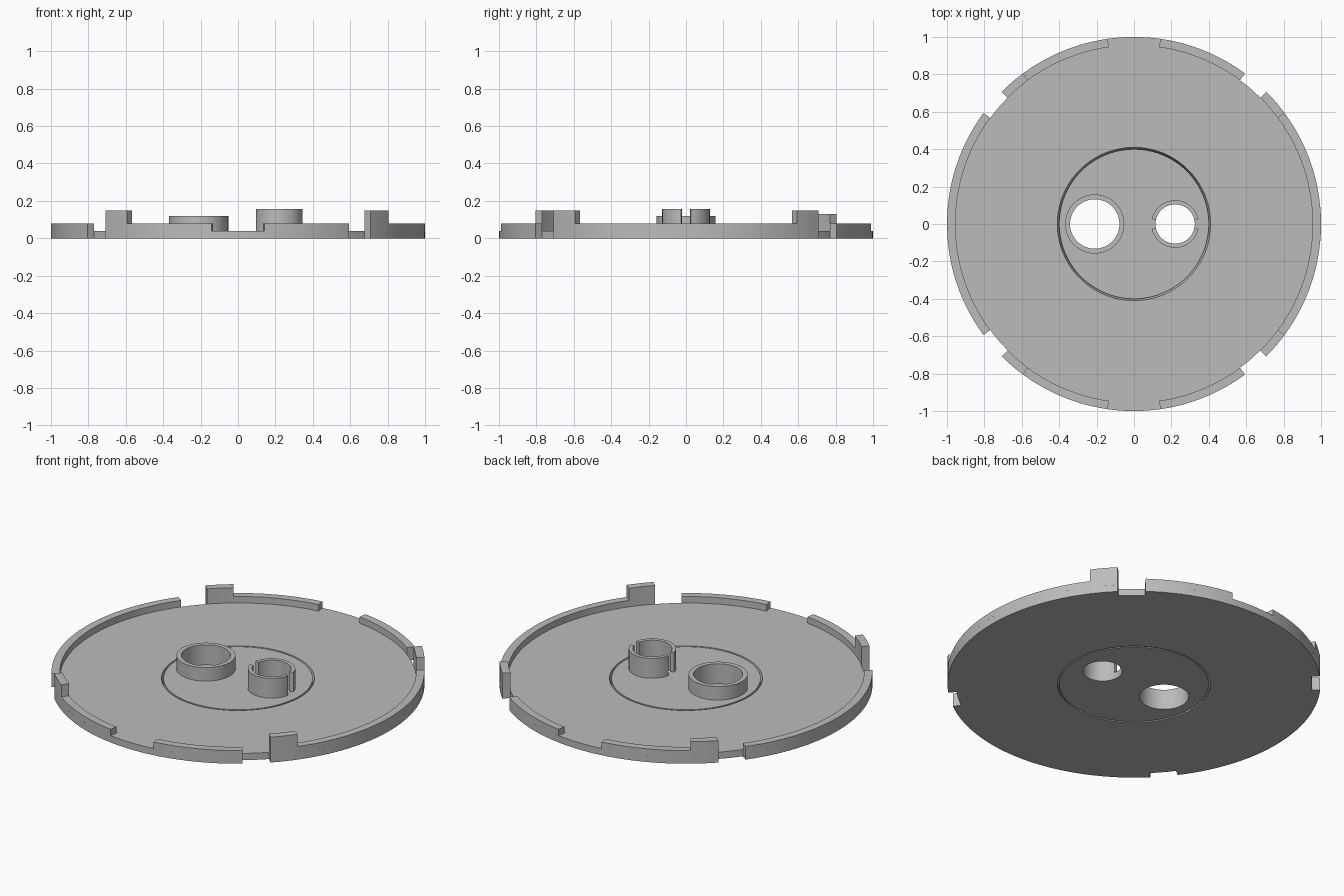
import bpy, bmesh, math

if "Cube" in bpy.data.objects:
    bpy.data.objects.remove(bpy.data.objects["Cube"])

grey = bpy.data.materials.new("plain_grey")
grey.diffuse_color = (0.5, 0.5, 0.5, 1)
grey.use_nodes = True
grey.node_tree.nodes["Principled BSDF"].inputs["Base Color"].default_value = grey.diffuse_color
D = math.radians
FLOOR, RIM_R, EDGE_R = 0.04, 0.955, 1.0


def finish(ob):
    if not ob.data.materials:
        ob.data.materials.append(grey)
    bpy.ops.object.select_all(action='DESELECT')
    ob.select_set(True)
    bpy.context.view_layer.objects.active = ob
    bpy.ops.object.shade_smooth_by_angle(angle=D(30))


def sweep(name, profile, a0=0, a1=360, cx=0):
    """Turn a closed (radius, z) profile through an arc about x = cx."""
    full = abs(a1 - a0) >= 360
    n = max(4, round(abs(a1 - a0) / 2.5))
    bm = bmesh.new()
    rows = []
    for i in range(n if full else n + 1):
        a = D(a0 + (a1 - a0) * i / n)
        rows.append([bm.verts.new((cx + r * math.cos(a), r * math.sin(a), z)) for r, z in profile])
    m = len(profile)
    for i in range(n):
        p, q = rows[i], rows[(i + 1) % len(rows)]
        for j in range(m):
            k = (j + 1) % m
            bm.faces.new((p[j], q[j], q[k], p[k]))
    if not full:
        bm.faces.new(rows[0])
        bm.faces.new(rows[-1])
    bmesh.ops.recalc_face_normals(bm, faces=bm.faces)
    me = bpy.data.meshes.new(name)
    bm.to_mesh(me)
    bm.free()
    ob = bpy.data.objects.new(name, me)
    bpy.context.collection.objects.link(ob)
    finish(ob)


def wall(name, r0, r1, z0, z1, a0=0, a1=360, cx=0):
    sweep(name, [(r0, z0), (r1, z0), (r1, z1), (r0, z1)], a0, a1, cx)


def circle(r, cx=0, n=144):
    return [(cx + r * math.cos(2 * math.pi * i / n), r * math.sin(2 * math.pi * i / n)) for i in range(n)]


def plate(name, loops):
    """Flat plate of floor thickness; inner loops become holes."""
    cu = bpy.data.curves.new(name, 'CURVE')
    cu.dimensions, cu.fill_mode, cu.extrude = '2D', 'BOTH', FLOOR / 2
    for pts in loops:
        s = cu.splines.new('POLY')
        s.points.add(len(pts) - 1)
        for p, (x, y) in zip(s.points, pts):
            p.co = (x, y, 0, 1)
        s.use_cyclic_u = True
    ob = bpy.data.objects.new(name, cu)
    bpy.context.collection.objects.link(ob)
    bpy.ops.object.select_all(action='DESELECT')
    ob.select_set(True)
    bpy.context.view_layer.objects.active = ob
    bpy.ops.object.convert(target='MESH')
    ob = bpy.context.view_layer.objects.active
    for v in ob.data.vertices:
        v.co.z += FLOOR / 2
    ob.name = name
    finish(ob)


# Angles of the four locking notches and the tabs beside them
A, B, C = 36.4, 45.0, 53.6
notches = [(B, C), (180 - B, 180 - A), (180 + A, 180 + B), (360 - C, 360 - B)]
tabs = [(A, B, 0.15), (180 - C, 180 - B, 0.13), (180 + B, 180 + C, 0.15), (360 - B, 360 - A, 0.15)]

# Outer floor, stepped inward at each notch
outline, last = [], 0
for a0, a1 in notches + [(360, 360)]:
    n = max(4, round((a0 - last) / 2.5))
    outline += [(EDGE_R, last + (a0 - last) * i / n) for i in range(n + (a0 < 360))]
    if a0 < 360:
        outline += [(RIM_R, a0 + (a1 - a0) * i / 4) for i in range(5)]
    last = a1
outline = [(r * math.cos(D(a)), r * math.sin(D(a))) for r, a in outline]
plate("outer_floor", [outline, circle(0.41)])

# Centre disc with two holes, and the sloped groove joining it to the floor
plate("centre_disc", [circle(0.40), circle(0.132, -0.21), circle(0.105, 0.22)])
sweep("groove_ring", [(0.40, 0.004), (0.41, 0.008), (0.41, 0.038), (0.40, 0.012)])

# Raised rim pieces between gaps
GAP = 81.9
for i, (a0, a1) in enumerate([(-A, A), (C, GAP), (180 - GAP, 180 - C), (180 - A, 180 + A),
                              (180 + C, 180 + GAP), (360 - GAP, 360 - C)]):
    wall(f"rim_{i + 1}", RIM_R, EDGE_R, FLOOR, 0.078, a0, a1)

# Taller locking tabs
for i, (a0, a1, h) in enumerate(tabs):
    wall(f"tab_{i + 1}", RIM_R, EDGE_R, FLOOR, h, a0, a1)

# Round collar, and the split collar beside it
wall("round_collar", 0.132, 0.158, FLOOR, 0.12, cx=-0.21)
for side, a in (("back", 12), ("front", 192)):
    wall(f"split_collar_{side}", 0.105, 0.127, FLOOR, 0.157, a, a + 156, 0.22)
